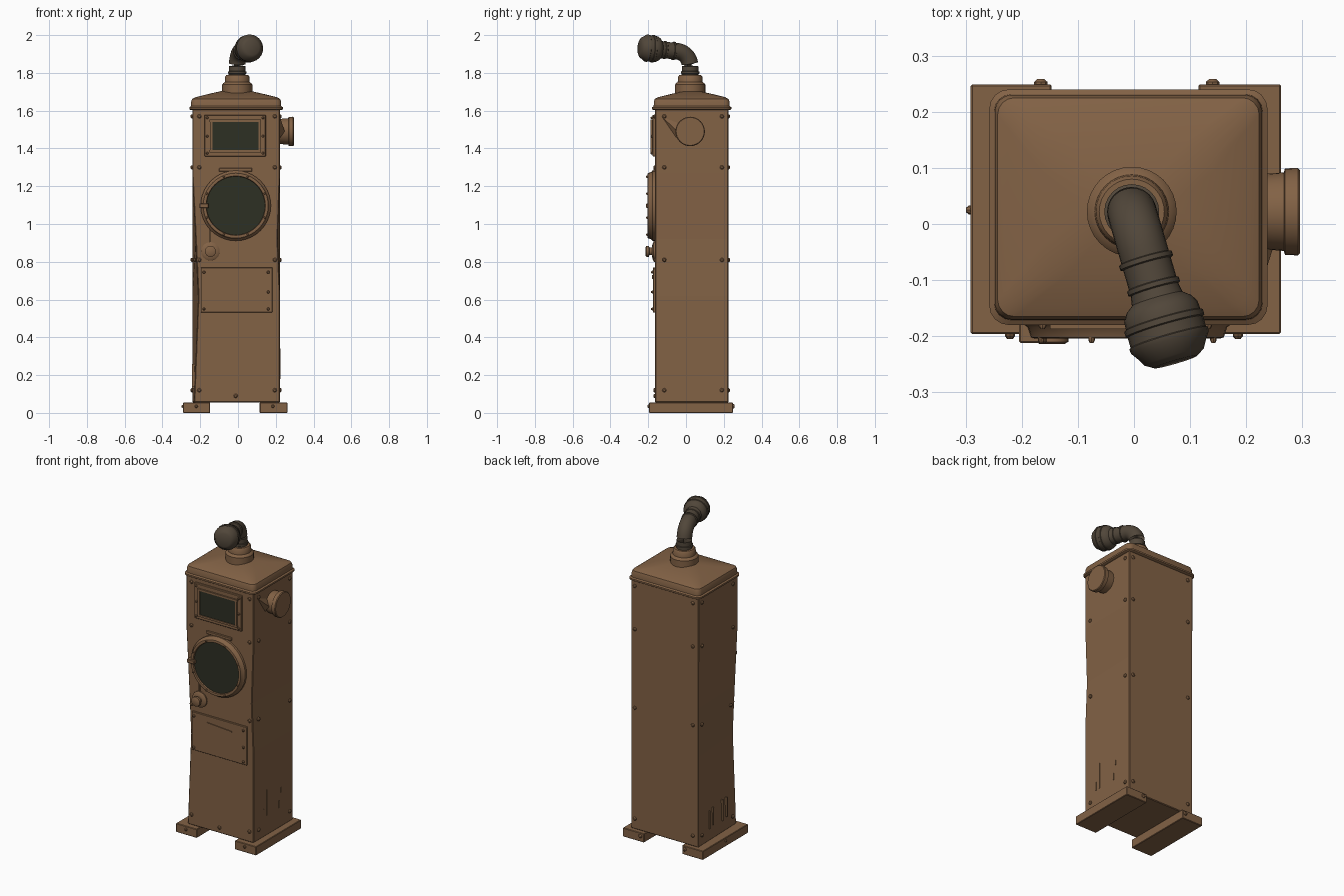
import bpy, bmesh, math
from mathutils import Vector, Matrix

if "Cube" in bpy.data.objects:
    bpy.data.objects.remove(bpy.data.objects["Cube"])


def material(name, rgb):
    m = bpy.data.materials.new(name)
    m.diffuse_color = (*rgb, 1)
    m.use_nodes = True
    m.node_tree.nodes["Principled BSDF"].inputs["Base Color"].default_value = m.diffuse_color
    return m


BROWN = material("brown paint", (0.225, 0.122, 0.06))
PIPE = material("dark pipe metal", (0.082, 0.062, 0.042))
GLASS = material("dark green glass", (0.026, 0.029, 0.017))


def finish(name, bm, mat, angle=35):
    bmesh.ops.recalc_face_normals(bm, faces=bm.faces)
    me = bpy.data.meshes.new(name)
    bm.to_mesh(me)
    bm.free()
    me.materials.append(mat)
    ob = bpy.data.objects.new(name, me)
    bpy.context.collection.objects.link(ob)
    bpy.ops.object.select_all(action='DESELECT')
    ob.select_set(True)
    bpy.context.view_layer.objects.active = ob
    if angle:
        bpy.ops.object.shade_smooth_by_angle(angle=math.radians(angle))
    return ob


def bevel(ob, width, segments=1):
    mod = ob.modifiers.new("edge bevel", 'BEVEL')
    mod.width, mod.segments = width, segments
    return ob


def box(name, x, y, z, mat=BROWN, edge=0.0):
    bm = bmesh.new()
    size = Vector((x[1] - x[0], y[1] - y[0], z[1] - z[0]))
    mid = Vector((x[0] + x[1], y[0] + y[1], z[0] + z[1])) / 2
    bmesh.ops.create_cube(bm, size=1, matrix=Matrix.Translation(mid) @ Matrix.Diagonal((*size, 1)))
    ob = finish(name, bm, mat, 0)
    return bevel(ob, edge) if edge else ob


def loft(name, rings, mat, angle=35):
    bm = bmesh.new()
    loops = [[bm.verts.new(p) for p in r] for r in rings]
    n = len(loops[0])
    for a, b in zip(loops, loops[1:]):
        for i in range(n):
            bm.faces.new((a[i], a[(i + 1) % n], b[(i + 1) % n], b[i]))
    bm.faces.new(loops[0][::-1])
    bm.faces.new(loops[-1])
    return finish(name, bm, mat, angle)


def circle(center, axis, r, n):
    rot = Vector(axis).to_track_quat('Z', 'Y')
    return [Vector(center) + rot @ Vector((r * math.cos(2 * math.pi * i / n),
            r * math.sin(2 * math.pi * i / n), 0)) for i in range(n)]


def turned(name, origin, axis, profile, mat=BROWN, n=32):
    """Round part: profile of (distance along axis, radius)."""
    o, a = Vector(origin), Vector(axis)
    return loft(name, [circle(o + a * t, a, r, n) for t, r in profile], mat)


def rivet(origin, axis, r=0.011):
    turned("rivet", origin, axis, [(-0.003, r), (0.004, r), (0.009, r * 0.55)], n=8)


def rounded_rect(x0, x1, y0, y1, z, r, n=5):
    pts = []
    for k, (cx, cy) in enumerate([(x1 - r, y1 - r), (x0 + r, y1 - r), (x0 + r, y0 + r), (x1 - r, y0 + r)]):
        for i in range(n):
            t = math.pi / 2 * (k + i / (n - 1))
            pts.append((cx + r * math.cos(t), cy + r * math.sin(t), z))
    return pts


FRONT, RIGHT, LEFT, BACK = (0, -1, 0), (1, 0, 0), (-1, 0, 0), (0, 1, 0)
X0, X1, Y0, Y1 = -0.242, 0.222, -0.164, 0.224

# Cabinet body, with the two front corners knocked in a little
rows = [(0.055, 0.01, 0), (0.2, 0.015, 0), (0.62, 0.032, 0), (0.92, 0.018, 0.012), (1.27, 0, 0), (1.615, 0, 0)]
body = loft("cabinet_body", [[(X0 + dl, Y0, z), (X1 - dr, Y0, z), (X1, Y1, z), (X0, Y1, z)]
                             for z, dl, dr in rows], BROWN, 0)
bevel(body, 0.004)

# Planks under the body
for x0, x1 in ((-0.291, -0.147), (0.115, 0.262)):
    box("foot_plank", (x0, x1), (-0.196, 0.249), (0, 0.055), edge=0.003)
    rivet((x0 + 0.07, -0.196, 0.035), FRONT, 0.009)
    rivet((x0 + 0.125 if x0 < 0 else x0 + 0.025, 0.249, 0.035), BACK, 0.012)
rivet((-0.29, 0.025, 0.035), LEFT, 0.008)

# Domed lid with lip
lid = [(0.008, 1.603, 0.03), (0.016, 1.608, 0.035), (0.016, 1.618, 0.035), (0.007, 1.624, 0.03),
       (0.006, 1.648, 0.03), (0.001, 1.662, 0.03), (-0.016, 1.671, 0.035),
       (-0.08, 1.687, 0.05), (-0.15, 1.703, 0.04)]
loft("lid", [rounded_rect(X0 - g, X1 + g, Y0 - g, Y1 + g, z, r) for g, z, r in lid], BROWN, 40)

# Collar where the pipe enters the lid
BX, BY = -0.004, 0.022
turned("pipe_collar", (BX, BY, 1.68), (0, 0, 1),
       [(0, 0.08), (0.058, 0.08), (0.066, 0.074), (0.071, 0.066), (0.1, 0.064),
        (0.108, 0.058), (0.108, 0.048)])

# Bent pipe: riser, elbow, then a nearly level arm ending in a bulb
D = Vector((0.28, -0.96, 0)).normalized()
UP = Vector((0, 0, 1))


def at(s, z):
    return Vector((BX, BY, z)) + D * s


rings = [circle(at(0, z), UP, r, 24) for z, r in
         ((1.77, 0.045), (1.795, 0.045), (1.797, 0.049), (1.807, 0.049), (1.809, 0.044), (1.835, 0.044))]
for i in range(1, 9):
    t = math.radians(82) * i / 8
    rings.append(circle(at(0.08 * (1 - math.cos(t)), 1.835 + 0.08 * math.sin(t)),
                        D * math.sin(t) + UP * math.cos(t), 0.044, 24))
arm = [(0.085, 0.044), (0.087, 0.049), (0.095, 0.049), (0.097, 0.044), (0.133, 0.044), (0.135, 0.048),
       (0.143, 0.048), (0.145, 0.044), (0.162, 0.047), (0.172, 0.06), (0.185, 0.068), (0.2, 0.069),
       (0.202, 0.073), (0.212, 0.073), (0.214, 0.07), (0.233, 0.07), (0.235, 0.073), (0.243, 0.072),
       (0.256, 0.063), (0.27, 0.055), (0.279, 0.04)]
aim = D + UP * 0.08
rings += [circle(at(s, 1.915 + (s - 0.08) * 0.1), aim, r, 24) for s, r in arm]
loft("bent_pipe", rings, PIPE)

# Round vent on the right side with its bracing wedge
turned("side_vent", (X1 - 0.005, 0.022, 1.49), RIGHT,
       [(0, 0.066), (0.05, 0.07), (0.052, 0.077), (0.075, 0.078), (0.079, 0.074)])
bm = bmesh.new()
w = [bm.verts.new(p) for p in ((X1, -0.125, 1.565), (X1, -0.05, 1.455), (X1, -0.03, 1.53), (X1 + 0.025, -0.045, 1.49))]
for f in ((0, 1, 2), (0, 1, 3), (1, 2, 3), (2, 0, 3)):
    bm.faces.new([w[i] for i in f])
finish("vent_brace", bm, BROWN, 0)

# Rectangular window: backing plate, four raised bars, glass
box("window_plate", (-0.178, 0.147), (-0.178, -0.16), (1.358, 1.578), edge=0.003)
GX, GZ = (-0.142, 0.115), (1.385, 1.546)
box("window_glass", GX, (-0.182, -0.175), GZ, GLASS)
for z in GZ:
    box("window_bar", (GX[0] - 0.008, GX[1] + 0.008), (-0.187, -0.17), (z - 0.006, z + 0.006))
for x in GX:
    box("window_bar", (x - 0.006, x + 0.006), (-0.187, -0.17), GZ)
for x in (-0.163, 0.132):
    for z in (1.375, 1.465, 1.562):
        rivet((x, -0.178, z), FRONT, 0.007)

# Porthole
PC = (-0.012, -0.16, 1.097)
turned("porthole_rim", PC, FRONT, [(0, 0.186), (0.018, 0.186), (0.024, 0.178), (0.042, 0.172),
                                   (0.044, 0.166), (0.042, 0.157), (0.03, 0.155)], n=40)
turned("porthole_glass", PC, FRONT, [(0.027, 0.155), (0.033, 0.155)], GLASS, 40)
box("porthole_latch", (-0.205, -0.155), (-0.212, -0.165), (1.085, 1.108), edge=0.003)
box("porthole_hinge", (-0.1, 0.075), (-0.172, -0.16), (1.277, 1.297), edge=0.003)
for i in range(8):
    a = math.pi / 8 + i * math.pi / 4
    rivet((PC[0] + 0.166 * math.cos(a), -0.203, PC[2] + 0.166 * math.sin(a)), FRONT, 0.006)

# Valve knob below the porthole and its thin feed rod
turned("valve_knob", (-0.146, -0.16, 0.855), FRONT,
       [(0, 0.049), (0.012, 0.049), (0.018, 0.04), (0.02, 0.02), (0.034, 0.02), (0.036, 0.029),
        (0.05, 0.029), (0.054, 0.022)], n=24)
box("feed_rod", (-0.153, -0.145), (-0.172, -0.16), (0.89, 0.97))

# Lower access plate with a pressed slot
box("access_plate", (-0.197, 0.182), (-0.175, -0.16), (0.532, 0.77), edge=0.002)
for x, z in ((-0.18, 0.55), (-0.18, 0.745), (0.16, 0.55), (0.16, 0.64), (0.16, 0.745)):
    rivet((x, -0.175, z), FRONT, 0.008)
bm = bmesh.new()
lo = [(-0.09, 0.73), (0.08, 0.71), (0.08, 0.718)]
a, b = ([bm.verts.new((x, y, z)) for x, z in lo] for y in (-0.174, -0.18))
bm.faces.new(a)
bm.faces.new(b)
for i in range(3):
    bm.faces.new((a[i], a[(i + 1) % 3], b[(i + 1) % 3], b[i]))
finish("pressed_slot", bm, BROWN, 0)

# Corner rivets on all four faces
for z in (0.12, 0.81, 1.3, 1.57):
    for y in (-0.115, 0.19):
        rivet((X1, y, z), RIGHT)
        rivet((X0 + (0.014 if y < 0 and z == 0.81 else 0), y, z), LEFT)
    for x in (-0.205, 0.195):
        rivet((x, Y0, z), FRONT)
        rivet((x, Y1, z), BACK)
rivet((-0.012, Y0, 0.09), FRONT)

# Small scratches low on the side panels
for y, z0, z1 in ((-0.035, 0.18, 0.34), (-0.065, 0.18, 0.23), (0.085, 0.18, 0.225), (0.105, 0.27, 0.3)):
    box("side_scratch", (X1 - 0.012, X1 + 0.003), (y - 0.003, y + 0.003), (z0, z1))
for y, z0, z1 in ((0.11, 0.13, 0.24), (0.075, 0.14, 0.25), (-0.02, 0.13, 0.26), (-0.06, 0.14, 0.26)):
    box("side_scratch", (X0 - 0.002, X0 + 0.02), (y - 0.003, y + 0.003), (z0, z1))
